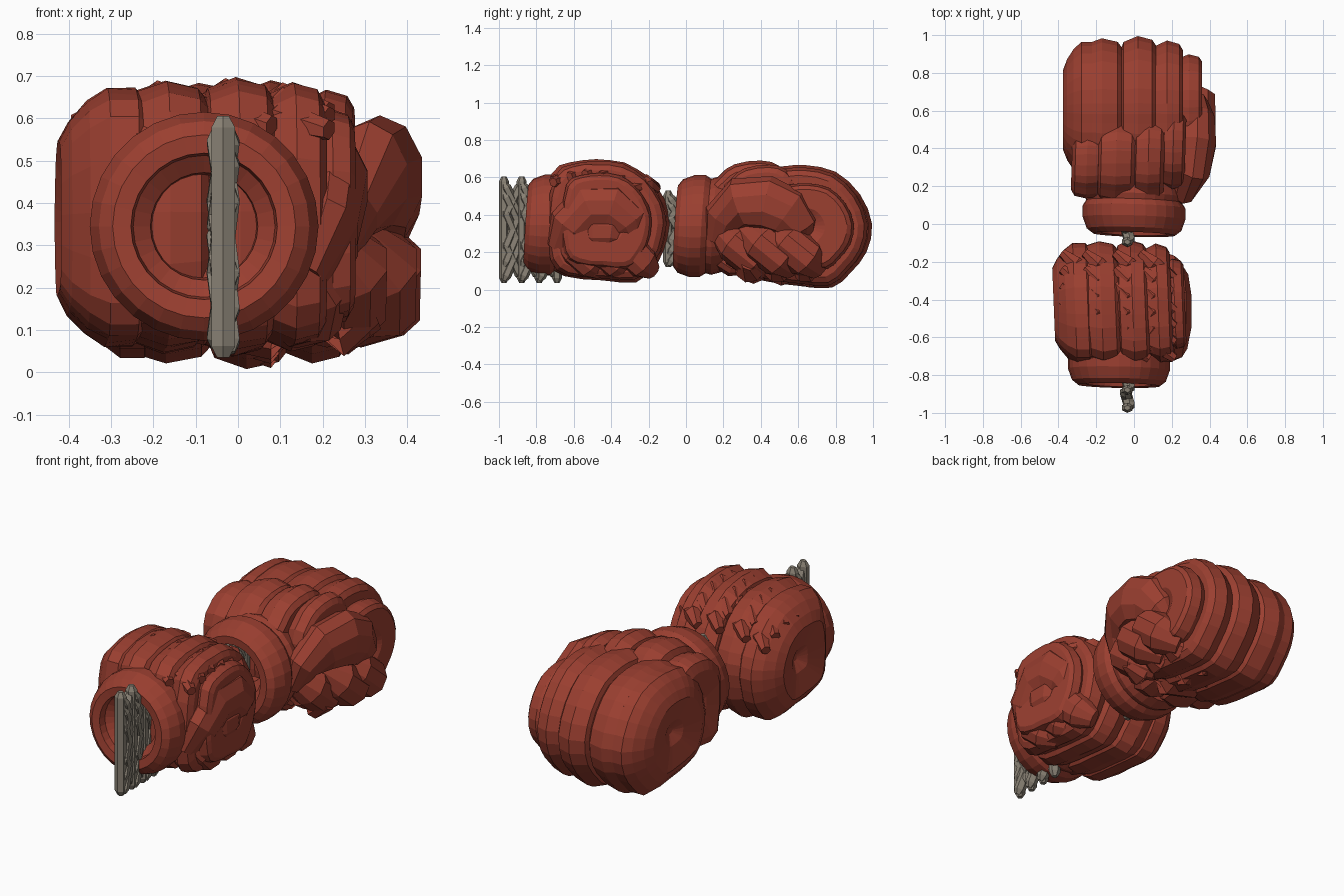
import bpy, bmesh, math, random
from mathutils import Vector

if "Cube" in bpy.data.objects:
    bpy.data.objects.remove(bpy.data.objects["Cube"])

random.seed(4)


def material(name, col):
    m = bpy.data.materials.new(name)
    m.diffuse_color = col
    m.use_nodes = True
    m.node_tree.nodes["Principled BSDF"].inputs["Base Color"].default_value = m.diffuse_color
    return m


RED = material("red_leather", (0.33, 0.05, 0.03, 1))
GREY = material("grey_lace", (0.25, 0.22, 0.175, 1))


def skin(name, rings, mat):
    """Join a list of equal-length closed rings into a capped solid."""
    bm = bmesh.new()
    vs = [[bm.verts.new(p) for p in r] for r in rings]
    n = len(vs[0])
    for a, b in zip(vs, vs[1:]):
        for i in range(n):
            j = (i + 1) % n
            bm.faces.new((a[i], a[j], b[j], b[i]))
    bm.faces.new(vs[0][::-1])
    bm.faces.new(vs[-1])
    bmesh.ops.recalc_face_normals(bm, faces=bm.faces)
    me = bpy.data.meshes.new(name)
    bm.to_mesh(me)
    bm.free()
    ob = bpy.data.objects.new(name, me)
    bpy.context.collection.objects.link(ob)
    me.materials.append(mat)
    return ob


def rounded(pts, steps=2):
    """Closed smooth curve through a few side-view points."""
    out, n = [], len(pts)
    for i in range(n):
        p0, p1, p2, p3 = [Vector(pts[(i + k - 1) % n]) for k in range(4)]
        for s in range(steps):
            t = s / steps
            out.append(0.5 * (2 * p1 + (p2 - p0) * t + (2 * p0 - 5 * p1 + 4 * p2 - p3) * t * t
                              + (3 * p1 - p0 - 3 * p2 + p3) * t ** 3))
    return out


PAD = ((0.25, 0.05), (0.12, 0.28), (0.0, 0.74), (0.12, 0.92), (0.5, 1.0), (0.88, 0.95), (1.0, 0.86), (1.0, 0.42), (0.8, 0.2))
END = ((0.3, 0.05), (0.14, 0.22), (0.0, 0.6), (0.12, 0.75), (0.32, 0.9), (0.55, 1.0), (0.88, 1.0), (1.0, 0.92), (1.0, 0.3))


def pad(name, outline, x0, x1, centre, sy=1, sz=1, slant=0, dy=0, rough=0, section=PAD):
    """Padded finger band: side outline swept across x with bulging edges."""
    c = Vector(centre)
    rings = []
    for t, f in section:
        ring = []
        for p in rounded(outline):
            d = p - c
            k = f * (1 + random.uniform(-rough, rough))
            y, z = c.x + d.x * k * sy + dy, c.y + d.y * k * sz
            ring.append((x0 + (x1 - x0) * t + slant * (y - c.x), y, z))
        rings.append(ring)
    return skin(name, rings, RED)


def tube(name, path, mat, sides=10, flat=1):
    """Tapered lobe along (x, y, z, radius) points; flat scales its thickness in x."""
    rings = []
    for i, p in enumerate(path):
        a, b = path[max(i - 1, 0)], path[min(i + 1, len(path) - 1)]
        d = (Vector(b[:3]) - Vector(a[:3])).normalized()
        u = d.cross(Vector((1, 0, 0))).normalized() if abs(d.x) < 0.99 else Vector((0, 1, 0))
        v = d.cross(u)
        ring = []
        for k in range(sides):
            w = math.tau * k / sides
            ring.append(Vector(p[:3]) + p[3] * (u * math.cos(w) + v * flat * math.sin(w)))
        rings.append(ring)
    return skin(name, rings, mat)


def cuff(name, x, y, z, r, turn, tip):
    """Rolled cuff with a domed lip and a stepped opening."""
    prof = ((0.3, 0.26), (0.9, 0.26), (0.96, 0.2), (0.93, 0.17), (1.0, 0.14), (1.0, 0.08), (0.92, 0.02), (0.8, -0.005),
            (0.64, 0.0), (0.62, 0.04), (0.47, 0.07), (0.45, 0.13), (0.28, 0.15), (0.26, 0.2), (0.05, 0.22))
    rings = []
    for f, h in prof:
        ring = []
        for k in range(28):
            a = math.tau * k / 28
            dx, dz = r * f * math.cos(a), r * f * math.sin(a)
            ring.append((x + dx, y + h + turn * dx + tip * dz, z + dz))
        rings.append(ring)
    return skin(name, rings, RED)


def laces(name, x, y0, y1, z0, z1, rows):
    """Flat lacing panel: posts with criss-cross cords."""
    def bar(a, b, r):
        a, b = Vector(a), Vector(b)
        d = (b - a).normalized() * r
        tube(name, [(*a, r * 0.5), (*(a + d), r), (*(b - d), r), (*b, r * 0.5)], GREY, 6, 1.2)
    step = (y1 - y0) / (rows - 1)
    for i in range(rows):
        y = y0 + step * i
        bar((x, y, z0), (x, y, z1 - (0.04 if i > 1 else 0)), 0.027)
    for i in range(rows - 1):
        a, b = y0 + step * i, y0 + step * (i + 1)
        for s, e in ((0.02, 0.4), (0.4, 0.04), (0.6, 0.94), (0.94, 0.6), (0.3, 0.7), (0.7, 0.3), (0.15, 0.55), (0.85, 0.5)):
            bar((x + 0.014, a, z0 + (z1 - z0) * s), (x - 0.014, b, z0 + (z1 - z0) * e), 0.027)


# front glove: finger bands rolled in side view
front = [(-0.72, 0.62), (-0.62, 0.68), (-0.48, 0.695), (-0.33, 0.68), (-0.2, 0.6), (-0.11, 0.47), (-0.085, 0.35),
         (-0.12, 0.2), (-0.19, 0.1), (-0.27, 0.04), (-0.45, 0.05), (-0.65, 0.07), (-0.74, 0.15), (-0.76, 0.38)]
fc = (-0.43, 0.36)
for i, (x0, x1, sy, sz) in enumerate(((-0.425, -0.22, 0.95, 0.93), (-0.27, -0.075, 0.99, 0.98),
                                      (-0.095, 0.08, 1.0, 1.0), (0.055, 0.2, 0.94, 0.97), (0.16, 0.27, 0.72, 0.78))):
    pad(f"front_glove_finger_{i}", front, x0, x1, fc, sy, sz, -0.04, rough=0.01, section=END if i == 0 else PAD)
# slanted wrinkles on the back of the front glove
for i, (x, top) in enumerate(((-0.29, 0.625), (-0.17, 0.655), (-0.01, 0.66), (0.125, 0.65))):
    for k in range(6):
        y = -0.65 + 0.085 * k
        z = top - 1.3 * (y + 0.47) ** 2
        tube("front_glove_wrinkle", [(x - 0.09, y + 0.07, z - 0.035, 0.025), (x - 0.02, y + 0.015, z - 0.01, 0.045),
                                     (x + 0.09, y - 0.06, z - 0.035, 0.025)], RED, 6)
# front glove thumb and side rolls
tube("front_glove_thumb", [(0.16, -0.68, 0.22, 0.07), (0.21, -0.62, 0.34, 0.12), (0.225, -0.52, 0.44, 0.13),
                           (0.225, -0.4, 0.44, 0.13), (0.22, -0.3, 0.36, 0.11), (0.2, -0.27, 0.27, 0.06)], RED, 10, 0.65)
tube("front_glove_thumb_core", [(0.2, -0.58, 0.3, 0.06), (0.2, -0.5, 0.31, 0.11), (0.2, -0.4, 0.31, 0.11),
                                (0.2, -0.32, 0.28, 0.06)], RED, 10, 0.8)
for k in range(3):
    y = -0.58 + 0.14 * k
    tube("front_glove_palm_roll", [(0.13, y - 0.1, 0.3, 0.06), (0.18, y, 0.21, 0.1), (0.17, y + 0.07, 0.14, 0.09),
                                   (0.12, y + 0.12, 0.1, 0.05)], RED, 10, 0.9)

# back glove: finger bands
back = [(0.3, 0.55), (0.42, 0.64), (0.53, 0.66), (0.64, 0.665), (0.8, 0.63), (0.93, 0.51), (0.995, 0.35), (0.965, 0.2),
        (0.88, 0.09), (0.78, 0.01), (0.6, 0.02), (0.4, 0.05), (0.28, 0.12), (0.22, 0.33)]
bc = (0.6, 0.34)
for i, (x0, x1, sy, sz) in enumerate(((-0.375, -0.2, 0.92, 0.92), (-0.28, -0.06, 0.97, 0.96), (-0.08, 0.12, 1.0, 1.0),
                                      (0.09, 0.26, 0.94, 0.96), (0.22, 0.36, 0.68, 0.7))):
    pad(f"back_glove_finger_{i}", back, x0, x1, bc, sy, sz, 0, 0.0 if i < 4 else 0.03, section=END if i == 0 else PAD)
# back glove knuckle pads
knuckle = [(0.1, 0.5), (0.16, 0.61), (0.24, 0.67), (0.38, 0.69), (0.48, 0.66), (0.54, 0.56), (0.54, 0.4), (0.48, 0.15),
           (0.3, 0.08), (0.13, 0.12)]
for i, (x0, x1, s, dy) in enumerate(((-0.33, -0.17, 0.84, 0.0), (-0.2, 0.01, 0.98, 0.01), (-0.01, 0.16, 1.0, 0.02),
                                     (0.14, 0.27, 0.93, 0.07))):
    pad(f"back_glove_knuckle_{i}", knuckle, x0, x1, (0.32, 0.37), s, s, 0.03, dy)
# back glove thumb and side rolls
tube("back_glove_thumb", [(0.22, 0.16, 0.26, 0.06), (0.26, 0.2, 0.38, 0.11), (0.31, 0.29, 0.46, 0.14), (0.335, 0.43, 0.46, 0.15),
                          (0.335, 0.54, 0.41, 0.14), (0.33, 0.61, 0.33, 0.1), (0.28, 0.63, 0.26, 0.05)], RED, 10, 0.7)
for y, x in ((0.29, 0.25), (0.43, 0.32), (0.57, 0.33)):
    tube("back_glove_palm_roll", [(x - 0.06, y - 0.12, 0.33, 0.06), (x, y - 0.03, 0.25, 0.11), (x, y + 0.07, 0.17, 0.11),
                                  (x - 0.07, y + 0.13, 0.12, 0.07)], RED, 10, 1.0)
# wide pads wrapping under the palm
for k in range(3):
    y = 0.34 + 0.15 * k
    tube("back_glove_palm_pad", [(0.32, y, 0.15, 0.05), (0.24, y, 0.12, 0.085), (0.08, y + 0.02, 0.115 - 0.01 * k, 0.085),
                                 (-0.1, y + 0.03, 0.13, 0.06)], RED, 8)

# cuffs
cuff("front_glove_cuff", -0.08, -0.85, 0.345, 0.27, -0.02, 0.06)
cuff("back_glove_cuff", 0.0, -0.05, 0.34, 0.272, -0.03, 0.06)

# laces
laces("front_glove_lace", -0.035, -0.973, -0.69, 0.035, 0.605, 4)
laces("back_glove_lace", -0.035, -0.095, 0.1, 0.12, 0.53, 3)
